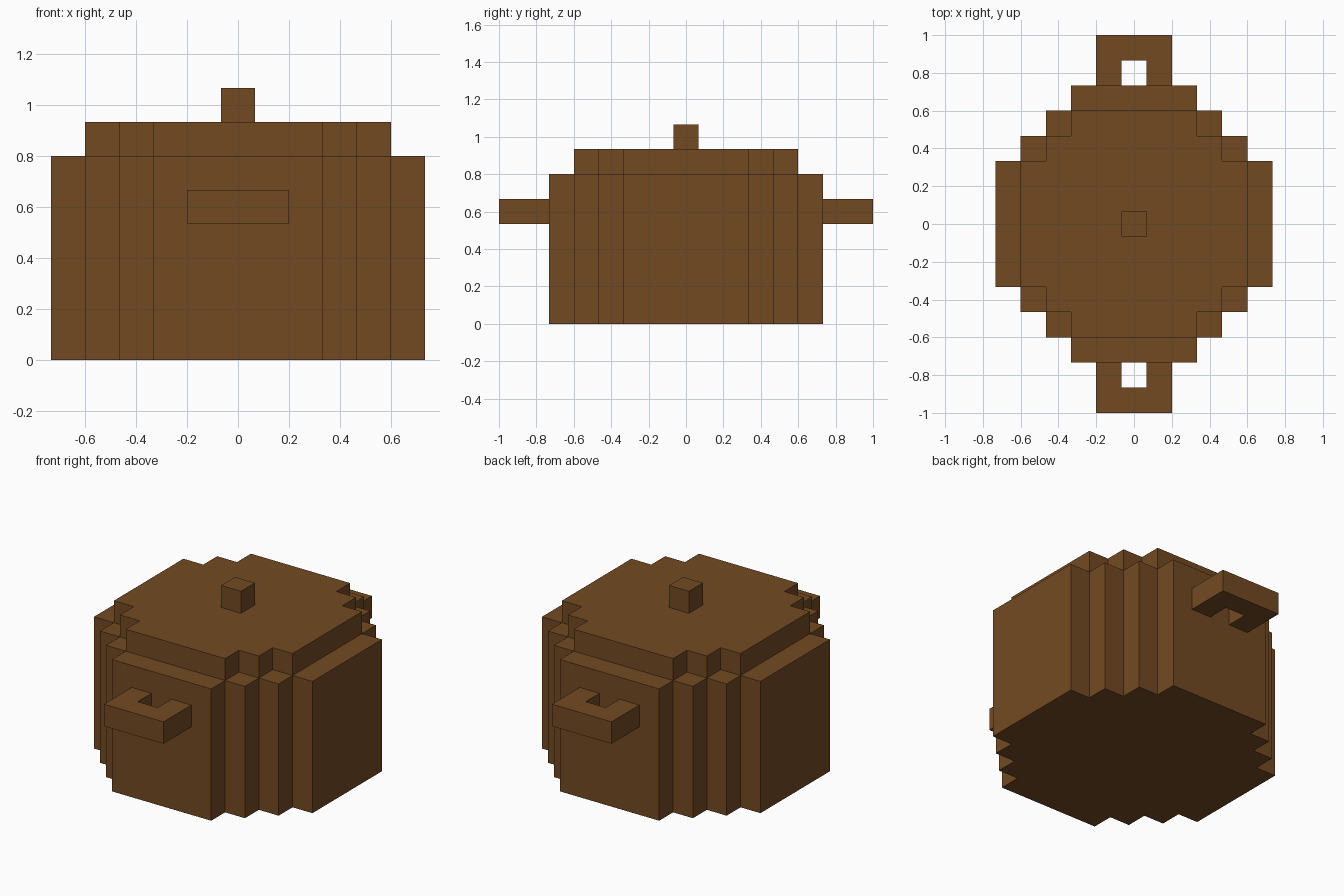
import bpy
import bmesh

cube = bpy.data.objects.get("Cube")
if cube:
    bpy.data.objects.remove(cube, do_unlink=True)

U = 2 / 15  # one block of the stepped grid

brown = bpy.data.materials.new("brown")
COLOUR = (0.171, 0.0685, 0.016, 1)
brown.diffuse_color = COLOUR
brown.use_nodes = True
brown.node_tree.nodes["Principled BSDF"].inputs["Base Color"].default_value = COLOUR


def prism(name, outline, z0, z1):
    """Extrude an outline, given in blocks, from height z0 to z1."""
    bm = bmesh.new()
    base = bm.faces.new([bm.verts.new((x * U, y * U, z0 * U)) for x, y in outline])
    top = bmesh.ops.extrude_face_region(bm, geom=[base])["geom"]
    verts = [v for v in top if isinstance(v, bmesh.types.BMVert)]
    bmesh.ops.translate(bm, verts=verts, vec=(0, 0, (z1 - z0) * U))
    bmesh.ops.recalc_face_normals(bm, faces=bm.faces)
    mesh = bpy.data.meshes.new(name)
    bm.to_mesh(mesh)
    bm.free()
    mesh.materials.append(brown)
    obj = bpy.data.objects.new(name, mesh)
    bpy.context.collection.objects.link(obj)
    return obj


def four_way(quarter):
    """Mirror a quarter outline, running from +x to +y, into a closed loop."""
    half = quarter + [(-x, y) for x, y in reversed(quarter)]
    return half + [(x, -y) for x, y in reversed(half)]


# Stepped round pot
prism("pot_body", four_way([(5.5, 2.5), (4.5, 2.5), (4.5, 3.5), (3.5, 3.5),
                            (3.5, 4.5), (2.5, 4.5), (2.5, 5.5)]), 0, 6)

# Smaller stepped lid and its knob
prism("lid", four_way([(4.5, 2.5), (3.5, 2.5), (3.5, 3.5), (2.5, 3.5),
                       (2.5, 4.5)]), 6, 7)
prism("lid_knob", four_way([(0.5, 0.5)]), 7, 8)

# U-shaped handles at front and back
U_SHAPE = [(-1.5, 5.5), (-0.5, 5.5), (-0.5, 6.5), (0.5, 6.5),
           (0.5, 5.5), (1.5, 5.5), (1.5, 7.5), (-1.5, 7.5)]
for name, side in (("front_handle", -1), ("back_handle", 1)):
    prism(name, [(x, y * side) for x, y in U_SHAPE], 4, 5)
